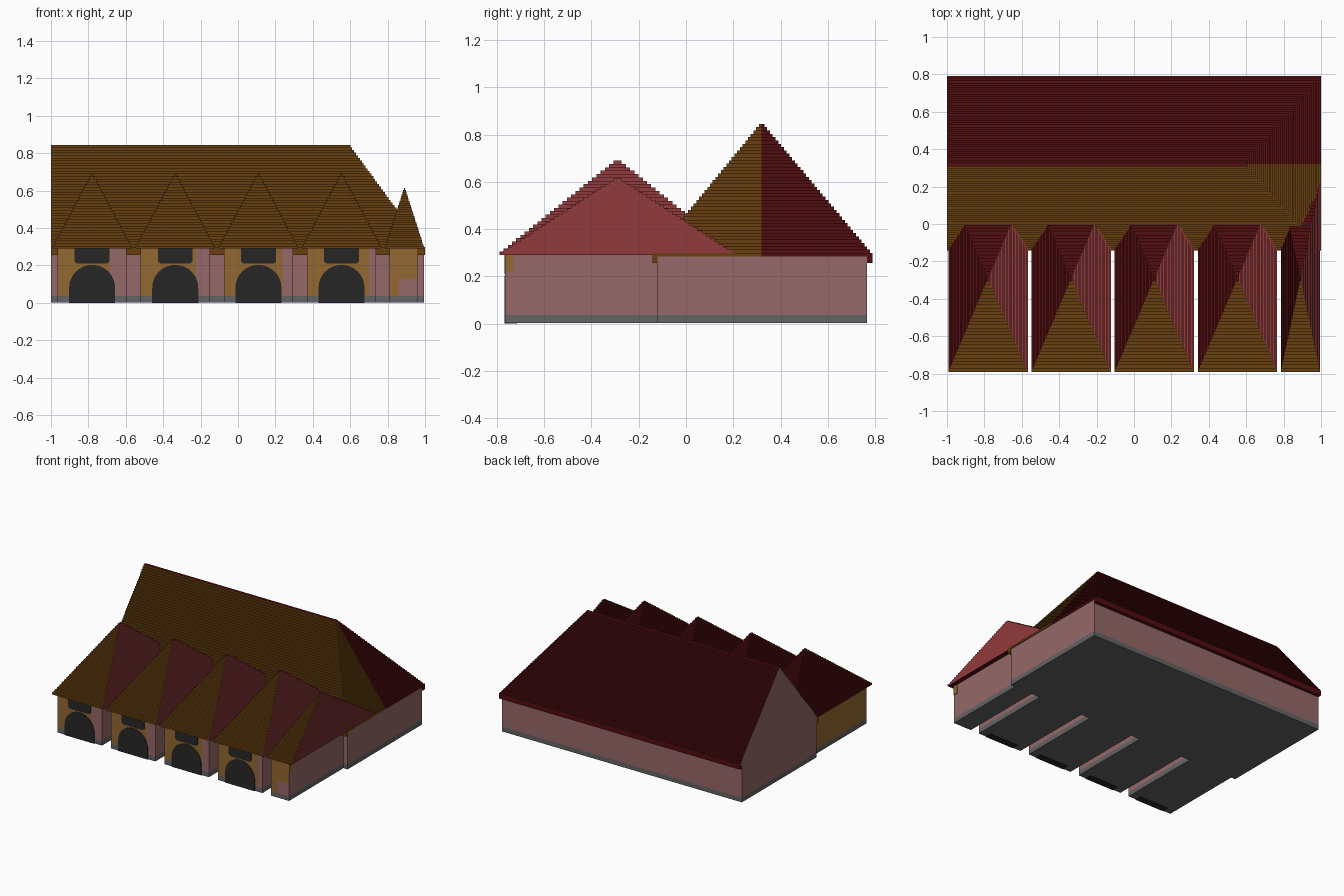
import bpy, bmesh, math

cube = bpy.data.objects.get("Cube")
if cube:
    bpy.data.objects.remove(cube, do_unlink=True)


def linear(c):
    return c / 12.92 if c <= 0.04045 else ((c + 0.055) / 1.055) ** 2.4


def material(name, r, g, b):
    m = bpy.data.materials.new(name)
    m.use_nodes = True
    col = (linear(r), linear(g), linear(b), 1)
    m.diffuse_color = col
    bsdf = m.node_tree.nodes["Principled BSDF"]
    bsdf.inputs["Base Color"].default_value = col
    bsdf.inputs["Roughness"].default_value = 0.9
    return m


PINK, OCHRE, BROWN, RED, ROSE, GREY, DARK = range(7)
MATS = [material("pink plaster", .59, .41, .41),
        material("ochre plaster", .58, .41, .19),
        material("brown tile", .41, .25, .06),
        material("dark red tile", .32, .05, .06),
        material("rose tile", .57, .23, .24),
        material("grey plinth", .39, .39, .39),
        material("dark opening", .15, .15, .15)]


def finish(name, bm):
    bmesh.ops.recalc_face_normals(bm, faces=bm.faces)
    me = bpy.data.meshes.new(name)
    bm.to_mesh(me)
    bm.free()
    for m in MATS:
        me.materials.append(m)
    ob = bpy.data.objects.new(name, me)
    bpy.context.collection.objects.link(ob)
    return ob


def stack(name, rings, band_mats, base_mat, top_mat):
    """Skin a pile of closed rings; each band has one material per side."""
    bm = bmesh.new()
    loops = [[bm.verts.new(p) for p in ring] for ring in rings]
    for low, high, mats in zip(loops, loops[1:], band_mats):
        n = len(low)
        for i in range(n):
            j = (i + 1) % n
            # skip flat treads of zero width
            if (low[i].co - high[i].co).length + (low[j].co - high[j].co).length < 1e-6:
                continue
            f = bm.faces.new((low[i], low[j], high[j], high[i]))
            f.material_index = mats[i]
    bm.faces.new(loops[0][::-1]).material_index = base_mat
    bm.faces.new(loops[-1]).material_index = top_mat
    return finish(name, bm)


def walls(name, outline, levels, band_mats):
    rings = [[(x, y, z) for x, y in outline] for z in levels]
    return stack(name, rings, band_mats, GREY, PINK)


def stepped_roof(name, outline, z0, z1, steps, side_mats, under, top):
    """outline(t) gives the plan ring at t = 0 (eave) to 1 (apex)."""
    rings = []
    for k in range(steps):
        ring = outline(k / steps)
        for i in (k, k + 1):
            z = z0 + (z1 - z0) * i / steps
            rings.append([(x, y, z) for x, y in ring])
    return stack(name, rings, [side_mats] * (len(rings) - 1), under, top)


def box(name, x0, x1, y0, y1, z0, z1, mat):
    ring = [(x0, y0), (x1, y0), (x1, y1), (x0, y1)]
    rings = [[(x, y, z) for x, y in ring] for z in (z0, z1)]
    return stack(name, rings, [[mat] * 4], mat, mat)


def front_panel(name, profile, y0, y1, mat):
    rings = [[(x, y, z) for x, z in profile] for y in (y0, y1)]
    return stack(name, rings, [[mat] * len(profile)], mat, mat)


FLOOR, PLINTH, EAVE = 0.002, 0.037, 0.29
FRONT, MAIN_FRONT, BACK = -0.765, -0.12, 0.765
RIDGE_Y = 0.32

# Main hall walls with plinth
hall = [(-1, MAIN_FRONT), (.995, MAIN_FRONT), (.995, BACK), (-1, BACK)]
walls("hall_walls", hall, (FLOOR, PLINTH, EAVE), [[GREY] * 4, [PINK] * 4])


# Main roof: gable on one end, hip on the other
def hall_ring(t):
    xr = 1 - .41 * t
    y0 = -.14 + (RIDGE_Y + .14) * t
    y1 = .79 + (RIDGE_Y - .79) * t
    return [(-1, y0), (xr, y0), (xr, RIDGE_Y), (xr, y1), (-1, y1)]


stepped_roof("hall_roof", hall_ring, .285, .845, 40,
             [BROWN, BROWN, RED, RED, PINK], RED, RED)
box("front_eave", -1, 1, -.142, MAIN_FRONT, .257, .287, BROWN)
box("back_eave", -1, 1, BACK, .79, .257, .287, RED)


# Pyramid roof over a wing
def wing_roof(name, x0, x1, apex):
    cx, cy = (x0 + x1) / 2, -.29

    def ring(t):
        s = 1 - t
        xa, xb = cx + (x0 - cx) * s, cx + (x1 - cx) * s
        ya, yb = cy - .5 * s, cy + .5 * s
        return [(xa, ya), (xb, ya), (xb, yb), (xa, yb)]

    stepped_roof(name, ring, EAVE, apex, 28, [BROWN, ROSE, RED, RED], RED, RED)


# Four wings, each with an arched door and a window above it
for n in range(4):
    cx = -.78 + .4445 * n
    xl, xr = cx - .185, cx + .185
    split = cx + .092 + .018 * n
    plan = [(xl, FRONT), (split, FRONT), (xr, FRONT),
            (xr, MAIN_FRONT + .01), (xl, MAIN_FRONT + .01)]
    walls(f"wing_walls_{n + 1}", plan, (FLOOR, PLINTH, EAVE),
          [[GREY] * 5, [OCHRE, PINK, PINK, PINK, OCHRE]])
    wing_roof(f"wing_roof_{n + 1}", cx - .212, cx + .212, .69)

    r = .123
    arch = [(cx - r, 0), (cx + r, 0)]
    arch += [(cx + r * math.cos(a * math.pi / 16), .08 + r * math.sin(a * math.pi / 16))
             for a in range(17)]
    front_panel(f"arched_door_{n + 1}", arch, FRONT - .003, FRONT + .05, DARK)
    w, c = .093, .012
    window = [(cx - w, EAVE), (cx - w, .21 + c), (cx - w + c, .21),
              (cx + w - c, .21), (cx + w, .21 + c), (cx + w, EAVE)]
    front_panel(f"window_{n + 1}", window, FRONT - .003, FRONT + .004, DARK)

# Narrow end wing
plan = [(.81, FRONT), (.862, FRONT), (.96, FRONT),
        (.96, MAIN_FRONT + .01), (.81, MAIN_FRONT + .01)]
walls("end_wing_walls", plan, (FLOOR, PLINTH, .13, EAVE),
      [[GREY] * 5, [OCHRE, PINK, PINK, PINK, OCHRE], [OCHRE, OCHRE, PINK, PINK, OCHRE]])
wing_roof("end_wing_roof", .785, .995, .615)
box("end_wing_corner_patch", .955, .963, FRONT, -.73, .22, EAVE, OCHRE)
